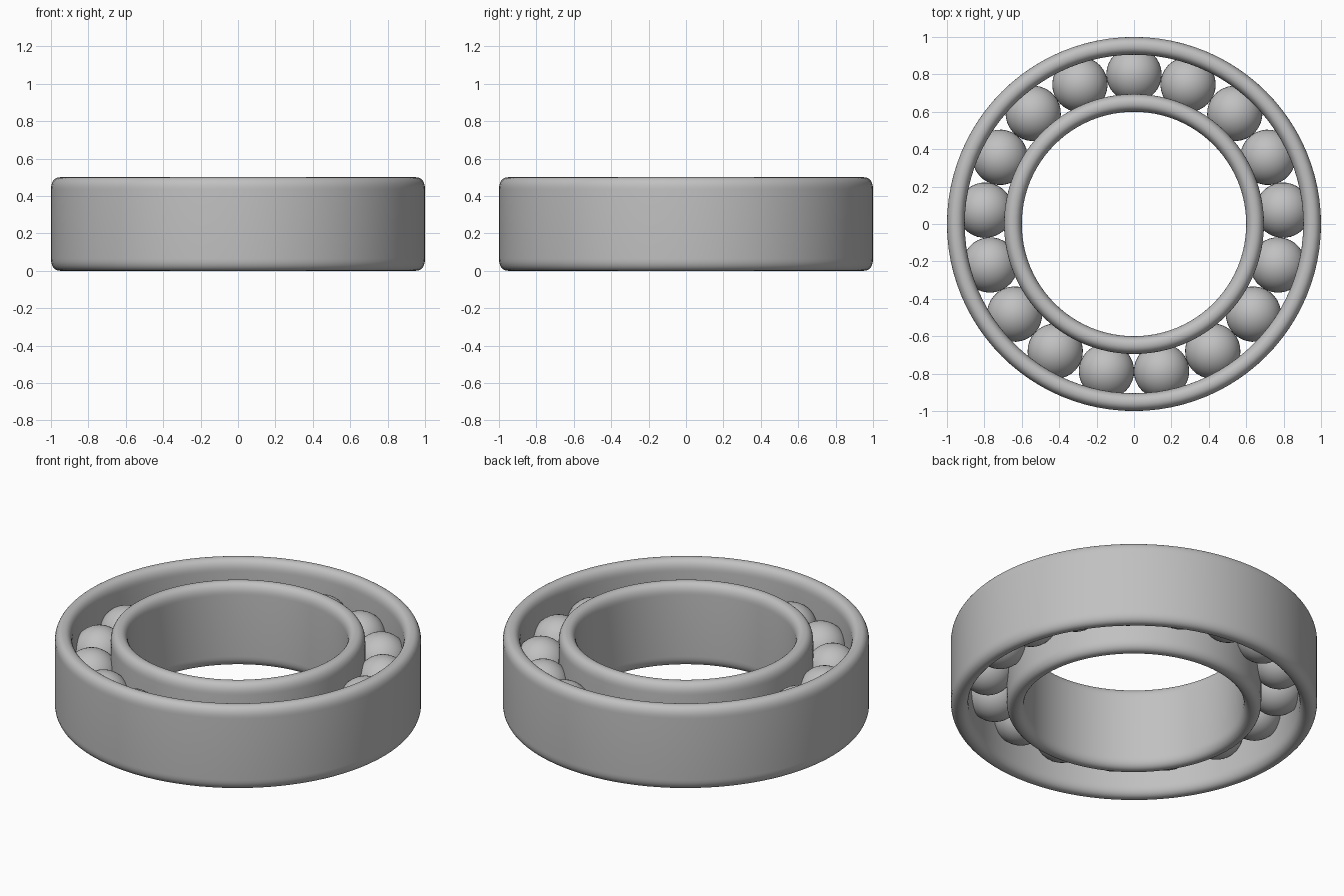
import bpy
import bmesh
import math
from mathutils import Matrix, Vector

cube = bpy.data.objects.get("Cube")
if cube:
    bpy.data.objects.remove(cube, do_unlink=True)

HEIGHT = 0.5
SEGMENTS = 96
BALLS = 17
BALL_RADIUS = 0.148
PITCH_RADIUS = 0.8

steel = bpy.data.materials.new("grey steel")
steel.use_nodes = True
grey = (0.53, 0.53, 0.53, 1)
steel.diffuse_color = grey
steel.node_tree.nodes["Principled BSDF"].inputs["Base Color"].default_value = grey


def finish(name, bm):
    """Turn a bmesh into a smooth steel object."""
    bmesh.ops.recalc_face_normals(bm, faces=bm.faces)
    mesh = bpy.data.meshes.new(name)
    bm.to_mesh(mesh)
    bm.free()
    mesh.materials.append(steel)
    mesh.shade_smooth()
    obj = bpy.data.objects.new(name, mesh)
    bpy.context.collection.objects.link(obj)
    return obj


def race(name, inner, outer, cap=0.065, steps=16, power=0.9):
    """Tube with straight walls and fully rounded rims, spun about z."""
    mid, half = (inner + outer) / 2, (outer - inner) / 2
    profile = []
    for base, start in ((HEIGHT - cap, 0), (cap, math.pi)):
        for i in range(steps + 1):
            a = start + math.pi * i / steps
            c, s = math.cos(a), math.sin(a)
            x = math.copysign(abs(c) ** power, c)
            z = math.copysign(abs(s) ** power, s)
            profile.append(Vector((mid + half * x, 0, base + cap * z)))
    bm = bmesh.new()
    rings = []
    for k in range(SEGMENTS):
        turn = Matrix.Rotation(math.tau * k / SEGMENTS, 3, 'Z')
        rings.append([bm.verts.new(turn @ p) for p in profile])
    n = len(profile)
    for k in range(SEGMENTS):
        a, b = rings[k], rings[(k + 1) % SEGMENTS]
        for i in range(n):
            j = (i + 1) % n
            bm.faces.new((a[i], b[i], b[j], a[j]))
    return finish(name, bm)


# Outer and inner races
race("outer_race", 0.905, 1.0)
race("inner_race", 0.6, 0.695)

# Balls, one of them at the back centre
bm = bmesh.new()
bmesh.ops.create_uvsphere(bm, u_segments=32, v_segments=20, radius=BALL_RADIUS)
first = finish("ball_1", bm)
for k in range(BALLS):
    ball = first if k == 0 else bpy.data.objects.new(f"ball_{k + 1}", first.data)
    if k:
        bpy.context.collection.objects.link(ball)
    angle = math.pi / 2 + math.tau * k / BALLS
    ball.location = (PITCH_RADIUS * math.cos(angle),
                     PITCH_RADIUS * math.sin(angle), HEIGHT / 2)
    ball.rotation_euler.z = angle
